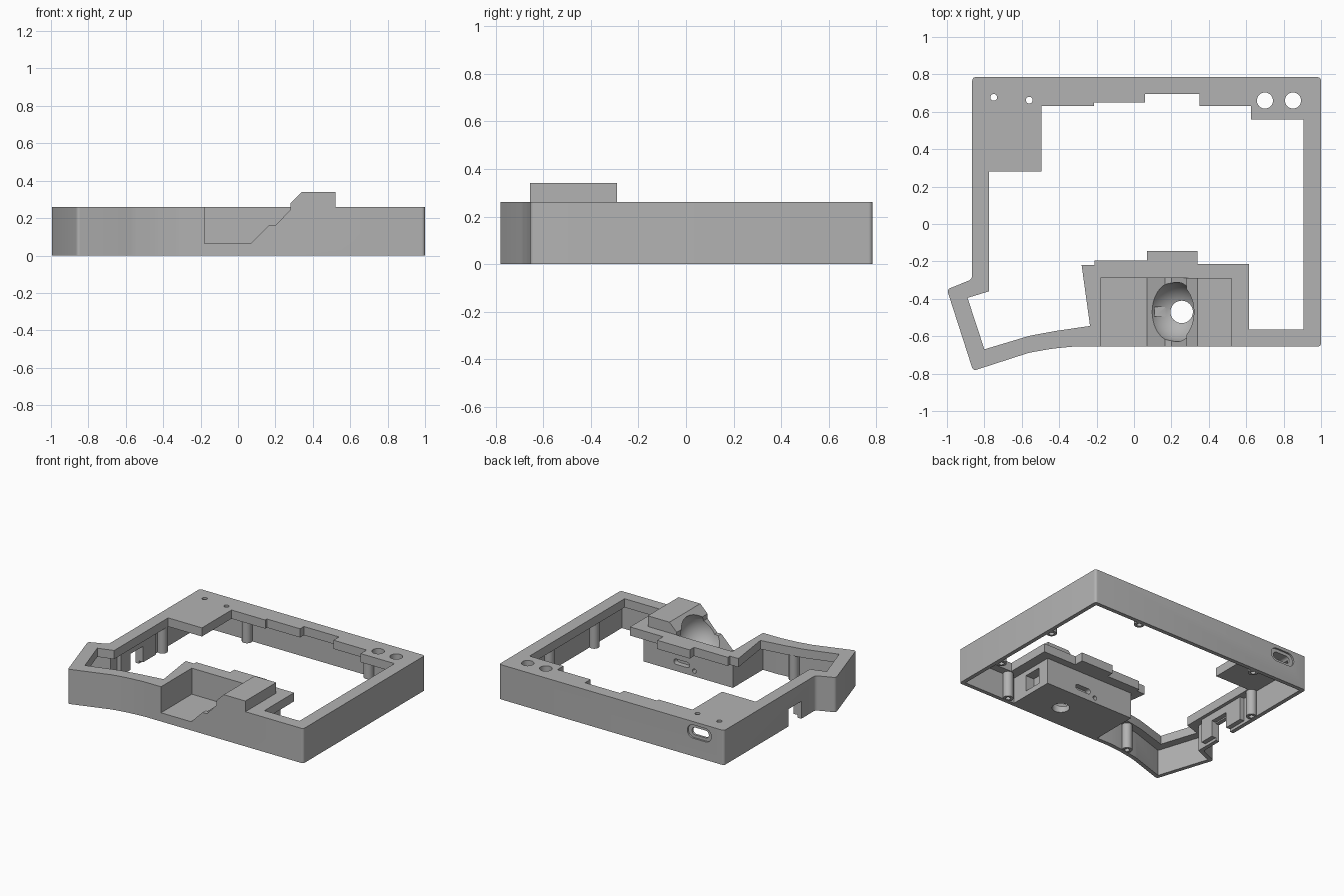
import bpy, bmesh, math
from mathutils import Vector, Matrix

if "Cube" in bpy.data.objects:
    bpy.data.objects.remove(bpy.data.objects["Cube"])

grey = bpy.data.materials.new("matte grey")
grey.use_nodes = True
grey.diffuse_color = (0.45, 0.45, 0.45, 1)
grey.node_tree.nodes["Principled BSDF"].inputs["Base Color"].default_value = (0.45, 0.45, 0.45, 1)

TOP, UNDER, WALL = 0.26, 0.195, 0.03


def make(name, bm):
    bmesh.ops.recalc_face_normals(bm, faces=bm.faces)
    mesh = bpy.data.meshes.new(name)
    bm.to_mesh(mesh)
    bm.free()
    mesh.materials.append(grey)
    ob = bpy.data.objects.new(name, mesh)
    bpy.context.collection.objects.link(ob)
    return ob


def prism(name, pts, lo, hi, axis="z", rounding=0):
    """Extrude a 2D outline along z, or an x-z outline along y."""
    bm = bmesh.new()
    place = (lambda p: (p[0], p[1], lo)) if axis == "z" else (lambda p: (p[0], lo, p[1]))
    face = bm.faces.new([bm.verts.new(place(p)) for p in pts])
    step = Vector((0, 0, hi - lo)) if axis == "z" else Vector((0, hi - lo, 0))
    new = bmesh.ops.extrude_face_region(bm, geom=[face])["geom"]
    bmesh.ops.translate(bm, vec=step, verts=[v for v in new if isinstance(v, bmesh.types.BMVert)])
    if rounding:
        sides = [e for e in bm.edges
                 if abs((e.verts[0].co - e.verts[1].co).normalized().dot(step.normalized())) > 0.9]
        bmesh.ops.bevel(bm, geom=sides, offset=rounding, segments=5, profile=0.5, affect="EDGES")
    return make(name, bm)


def box(name, x0, x1, y0, y1, z0, z1):
    return prism(name, [(x0, y0), (x1, y0), (x1, y1), (x0, y1)], z0, z1)


def circle(x, y, r, n=32):
    return [(x + r * math.cos(math.tau * i / n), y + r * math.sin(math.tau * i / n)) for i in range(n)]


def stadium(x, z, w, h, n=10):
    pts = []
    for side in (1, -1):
        for i in range(n + 1):
            a = side * math.pi / 2 - math.pi * i / n
            pts.append((x + side * (w - h) / 2 + h / 2 * math.cos(a), z + h / 2 * math.sin(a)))
    return pts


def inset(pts, d):
    """Move a clockwise outline inwards by d with mitred corners."""
    out = []
    for i, p in enumerate(pts):
        a, b, c = Vector(pts[i - 1]), Vector(p), Vector(pts[(i + 1) % len(pts)])
        e, f = (b - a).normalized(), (c - b).normalized()
        n, m = Vector((e.y, -e.x)), Vector((f.y, -f.x))
        out.append(tuple(b + (n + m) * d / (1 + n.dot(m))))
    return out


def cut(ob, *cutters, keep=False):
    for c in cutters:
        mod = ob.modifiers.new("cut", "BOOLEAN")
        mod.object, mod.operation, mod.solver = c, "DIFFERENCE", "EXACT"
        bpy.context.view_layer.objects.active = ob
        bpy.ops.object.modifier_apply(modifier=mod.name)
        if not keep:
            bpy.data.objects.remove(c)


# Case outline and central opening
outline = [(-.865, .785), (1, .785), (1, -.655), (-.32, -.655), (-.44, -.667), (-.56, -.688),
           (-.86, -.785), (-1, -.35), (-.865, -.295)]
opening = [(-.28, -.22), (-.21, -.22), (-.21, -.195), (.07, -.195), (.07, -.145), (.34, -.145),
           (.34, -.215), (.615, -.215), (.615, -.565), (.905, -.565), (.905, .56), (.625, .56),
           (.625, .63), (.35, .63), (.35, .695), (.06, .695), (.06, .65), (-.215, .65),
           (-.215, .63), (-.495, .63), (-.495, .28), (-.775, .28), (-.775, -.36), (-.89, -.395),
           (-.8, -.67), (-.56, -.598), (-.42, -.572), (-.235, -.545)]

case = prism("case_shell", outline, 0, TOP, rounding=0.018)

# Hollow underside, leaving the tray block solid
cavity = prism("cavity", inset(outline, WALL), -.1, UNDER)
cut(cavity, box("tray_keep", -.2, .54, -.9, -.27, -.2, .4))
cut(case, cavity, prism("opening_cut", opening, -.1, .5))

# Stepped well in the tray, open to the front
well = [(-.18, .5), (-.18, .065), (.07, .065), (.165, .16), (.2, .16), (.28, .245), (.28, .5)]
cut(case, prism("well_cut", well, -.9, -.29, "y"))

# Raised block behind the ramp
block = prism("raised_block", [(.28, TOP), (.28, .28), (.34, .34), (.52, .34), (.52, TOP)],
              -.655, -.29, "y")

# Ball socket in the ramp, with drain hole and sensor notch
bm = bmesh.new()
bmesh.ops.create_uvsphere(bm, u_segments=48, v_segments=24, radius=.16,
                          matrix=Matrix.Translation((.215, -.47, .2)))
ball = make("ball_cut", bm)
cut(block, ball, keep=True)
cut(case, ball,
    prism("drain_cut", circle(.255, -.47, .06), -.1, .15),
    box("notch_cut", .11, .165, -.495, -.445, .05, .16))

# Slots in the back and side of the tray block
cut(case,
    prism("slot_cut", stadium(.225, .07, .13, .04), -.31, -.26, "y"),
    prism("pin_cut", circle(.12, .04, .016, 16), -.31, -.26, "y"),
    box("side_pocket", .47, .6, -.5, -.36, .04, .16))

# Round holes through the top plate
for x, y, r in [(-.75, .677, .018), (-.56, .662, .018), (.7, .66, .043), (.85, .66, .043)]:
    cut(case, prism("hole_cut", circle(x, y, r), .1, .4))

# Cable port in the back wall
cut(case,
    prism("port_recess", stadium(-.66, .185, .2, .1), .772, .9, "y"),
    prism("port_cut", stadium(-.66, .185, .14, .055), .7, .9, "y"))

# Notch in the side wall with a thicker inner liner around it
notch = (-.95, -.7, -.13, .02)
cut(case, box("wall_notch", *notch, -.1, .13))
liner = box("side_liner", -.836, -.8, -.24, .17, .02, UNDER)
cut(liner, box("liner_notch", *notch, -.1, .14))

# Hollow screw posts
posts = []
for i, (x, y) in enumerate([(.95, .26), (.95, -.27), (.57, .735), (-.44, .735),
                            (.61, -.605), (-.46, -.622), (-.815, .27)]):
    post = prism(f"screw_post_{i + 1}", circle(x, y, .036, 24), 0.002, UNDER)
    cut(post, prism("post_hole", circle(x, y, .018, 16), -.1, .12))
    posts.append(post)

# Smooth the round parts, keep edges crisp
bpy.ops.object.select_all(action="DESELECT")
for ob in [case, block, liner] + posts:
    ob.select_set(True)
bpy.context.view_layer.objects.active = case
bpy.ops.object.shade_smooth_by_angle(angle=math.radians(25))
